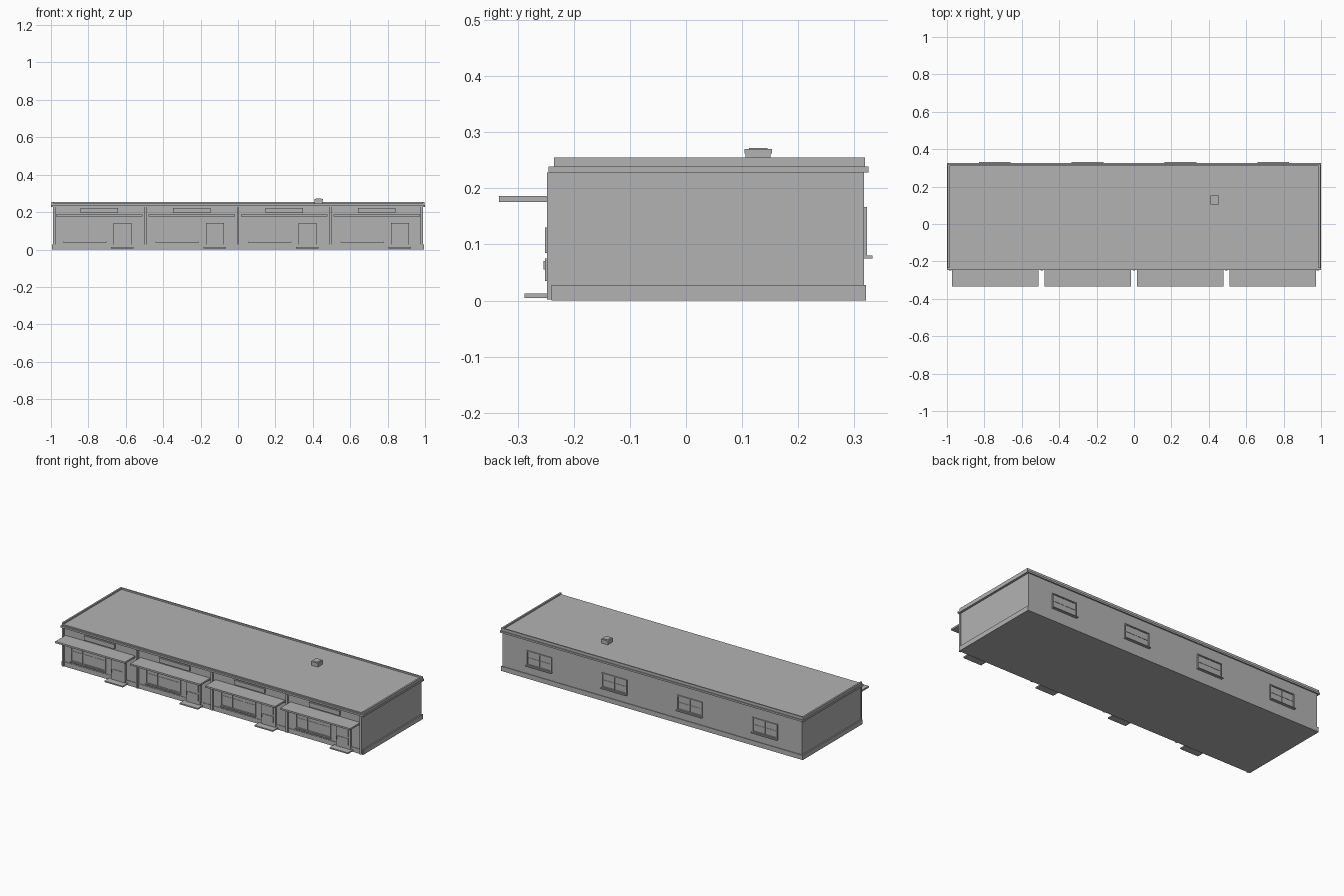
import bpy
import bmesh

cube = bpy.data.objects.get("Cube")
if cube:
    bpy.data.objects.remove(cube, do_unlink=True)

grey = bpy.data.materials.new("plain_grey")
grey.use_nodes = True
COLOUR = (0.45, 0.45, 0.45, 1)
grey.diffuse_color = COLOUR
grey.node_tree.nodes["Principled BSDF"].inputs["Base Color"].default_value = COLOUR


def boxes(name, *parts):
    """One object from boxes, each given as (x range, y range, z range)."""
    bm = bmesh.new()
    for ranges in parts:
        cube_verts = bmesh.ops.create_cube(bm, size=1)["verts"]
        for v in cube_verts:
            for axis, (low, high) in enumerate(ranges):
                v.co[axis] = low if v.co[axis] < 0 else high
    mesh = bpy.data.meshes.new(name)
    bm.to_mesh(mesh)
    bm.free()
    mesh.materials.append(grey)
    obj = bpy.data.objects.new(name, mesh)
    bpy.context.collection.objects.link(obj)
    return obj


def window(name, x0, x1, z0, z1, wall, out, panes):
    """Frame, mullions and mid bar standing on a wall; out is -1 front, +1 back."""
    def depth(d):
        return tuple(sorted((wall - out * 0.004, wall + out * d)))
    t = 0.006
    bars = [((x0, x0 + t), depth(0.006), (z0, z1)),
            ((x1 - t, x1), depth(0.006), (z0, z1)),
            ((x0 + t, x1 - t), depth(0.006), (z1 - t, z1)),
            ((x0 + t, x1 - t), depth(0.006), (z0, z0 + t))]
    mid = (z0 + z1) / 2
    bars.append(((x0 + t, x1 - t), depth(0.002), (mid - 0.002, mid + 0.002)))
    for i in range(1, panes):
        x = x0 + (x1 - x0) * i / panes
        bars.append(((x - 0.002, x + 0.002), depth(0.003), (z0 + t, z1 - t)))
    boxes(name, *bars)
    boxes(name + "_sill", ((x0 - 0.002, x1 + 0.002),
                           depth(0.015 if out > 0 else 0.009), (z0 - 0.005, z0)))


# Main body
FRONT, BACK = -0.237, 0.317
boxes("walls", ((-0.987, 0.987), (FRONT, BACK), (0.002, 0.23)))
boxes("plinth", ((-0.994, 0.994), (-0.24, 0.321), (0, 0.028)))
boxes("cornice", ((-1, 1), (-0.245, 0.325), (0.2285, 0.239)))
boxes("roof", ((-0.99, 0.99), (-0.235, 0.316), (0.235, 0.246)))
boxes("parapet",
      ((-0.996, -0.986), (-0.235, 0.319), (0.239, 0.255)),
      ((0.986, 0.996), (-0.235, 0.319), (0.239, 0.255)),
      ((-0.986, 0.986), (0.311, 0.319), (0.239, 0.255)))

# Chimney
boxes("chimney",
      ((0.41, 0.452), (0.106, 0.151), (0.24, 0.262)),
      ((0.408, 0.454), (0.104, 0.153), (0.262, 0.27)),
      ((0.416, 0.446), (0.112, 0.145), (0.27, 0.272)))

# Pilasters between the units
for i in range(5):
    x = (i - 2) * 0.4935
    x = max(-0.982, min(0.982, x))
    boxes("pilaster", ((x - 0.006, x + 0.006), (-0.248, FRONT + 0.002), (0.002, 0.2285)))

# Four repeated units
for i in range(4):
    c = (i - 1.5) * 0.4945
    boxes("canopy", ((c - 0.23, c + 0.23), (-0.333, FRONT + 0.002), (0.176, 0.186)))
    boxes("sign_board", ((c - 0.1, c + 0.1), (-0.247, FRONT + 0.002), (0.195, 0.222)))
    window("shop_window", c - 0.193, c + 0.037, 0.042, 0.165, FRONT, -1, 3)
    boxes("door", ((c + 0.077, c + 0.172), (-0.248, FRONT + 0.002), (0.012, 0.143)))
    boxes("door_panel",
          ((c + 0.09, c + 0.159), (-0.251, -0.247), (0.085, 0.13)),
          ((c + 0.09, c + 0.159), (-0.251, -0.247), (0.035, 0.075)))
    boxes("door_handle", ((c + 0.081, c + 0.086), (-0.254, -0.247), (0.055, 0.071)))
    boxes("door_step", ((c + 0.063, c + 0.184), (-0.288, FRONT), (0.005, 0.0125)))

    # Rear windows
    r = (i - 1.5) * 0.496
    window("rear_window", r - 0.083, r + 0.083, 0.08, 0.167, BACK, 1, 2)
